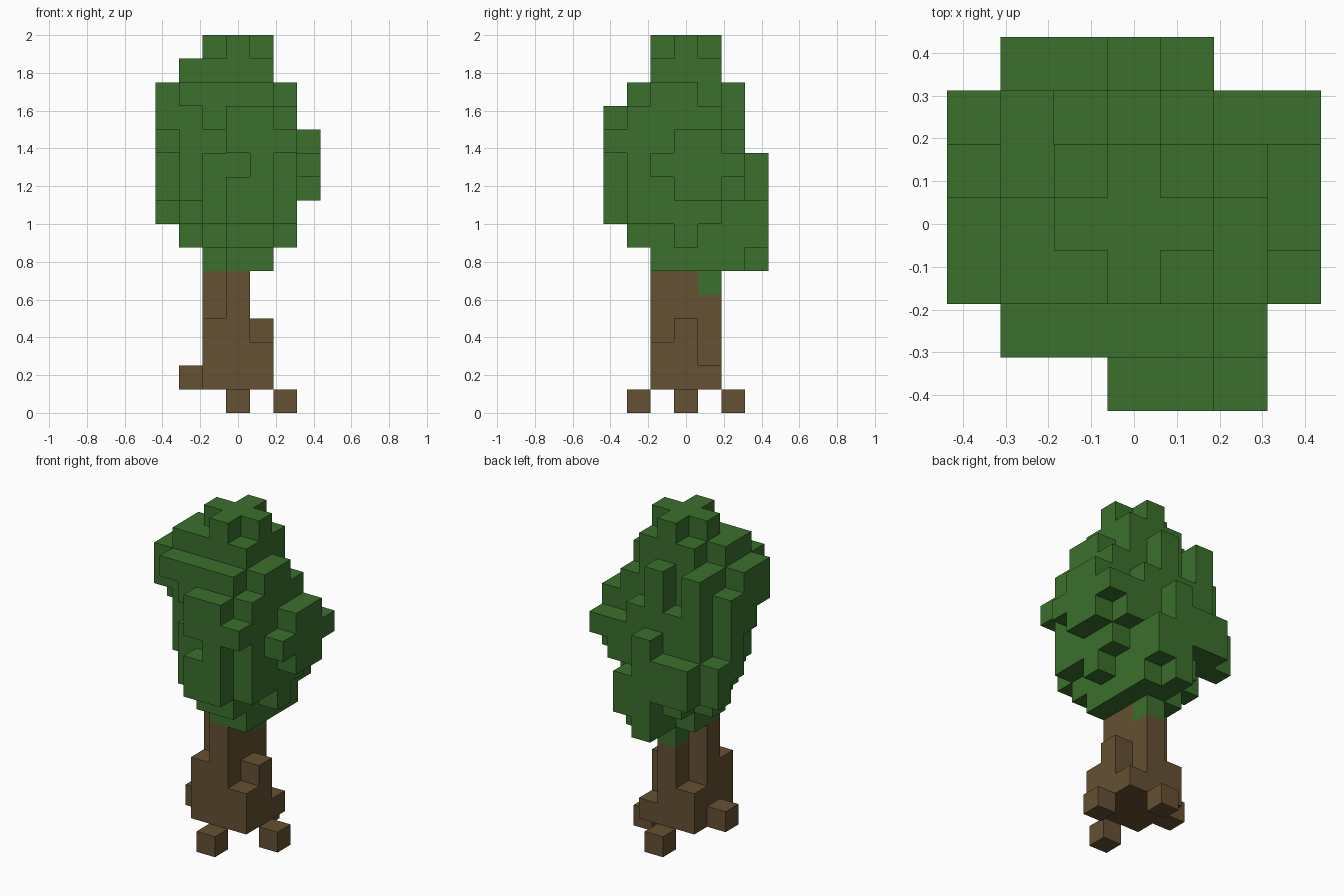
import bpy
import bmesh
from mathutils import Vector

cube = bpy.data.objects.get("Cube")
if cube:
    bpy.data.objects.remove(cube, do_unlink=True)

SIZE = 0.125   # edge of one block
HALF = 3.5     # half of the plan grid, in blocks


def make_material(name, color):
    mat = bpy.data.materials.new(name)
    mat.use_nodes = True
    mat.diffuse_color = color
    bsdf = next(n for n in mat.node_tree.nodes if n.type == 'BSDF_PRINCIPLED')
    bsdf.inputs["Base Color"].default_value = color
    bsdf.inputs["Roughness"].default_value = 0.9
    return mat


def columns(low, high):
    """Plan maps, front row first: letters give lowest and highest layer, a = ground."""
    cells = set()
    for j, (lows, highs) in enumerate(zip(low.split(), high.split())):
        for i, (a, b) in enumerate(zip(lows, highs)):
            if a != ".":
                cells |= {(i, j, k) for k in range(ord(a) - ord("a"), ord(b) - ord("a") + 1)}
    return cells


def build_blocks(name, cells, solid, mat):
    """Make the outer skin of a set of blocks, leaving out touching faces."""
    bm = bmesh.new()
    for cell in sorted(cells):
        for axis in range(3):
            for side in (-1, 1):
                step = [0, 0, 0]
                step[axis] = side
                if tuple(c + s for c, s in zip(cell, step)) in solid:
                    continue
                normal = Vector(step)
                u = Vector([float(n == (axis + 1) % 3) for n in range(3)])
                v = normal.cross(u)
                mid = Vector(cell) + Vector((0.5 - HALF, 0.5 - HALF, 0.5)) + normal / 2
                corners = [(-u - v), (u - v), (u + v), (v - u)]
                bm.faces.new([bm.verts.new((mid + c / 2) * SIZE) for c in corners])
    bmesh.ops.remove_doubles(bm, verts=bm.verts, dist=SIZE / 100)
    mesh = bpy.data.meshes.new(name)
    bm.to_mesh(mesh)
    bm.free()
    mesh.materials.append(mat)
    obj = bpy.data.objects.new(name, mesh)
    bpy.context.collection.objects.link(obj)
    return obj


# Trunk with stepped sides and loose root blocks
trunk = columns(
    "....... ...a... ..bbb.. .bbbba. ..bbb.. ...a... .......",
    "....... ...a... ..dfc.. .bffda. ..ceb.. ...a... .......")

# Leafy crown, with two small hollows on its front
crown = columns(
    "...iil. .nihhi. mjhggik liggghj jhgfgij iihggjk .iigh..",
    "...mml. .nnnnm. nooponk nopppnl mnopoml jnlnlkk .jjki..")
crown -= {(2, 1, 11), (3, 0, 10)}

solid = trunk | crown
build_blocks("trunk", trunk, solid, make_material("bark brown", (0.130, 0.082, 0.033, 1)))
build_blocks("crown", crown, solid, make_material("leaf green", (0.044, 0.162, 0.026, 1)))
